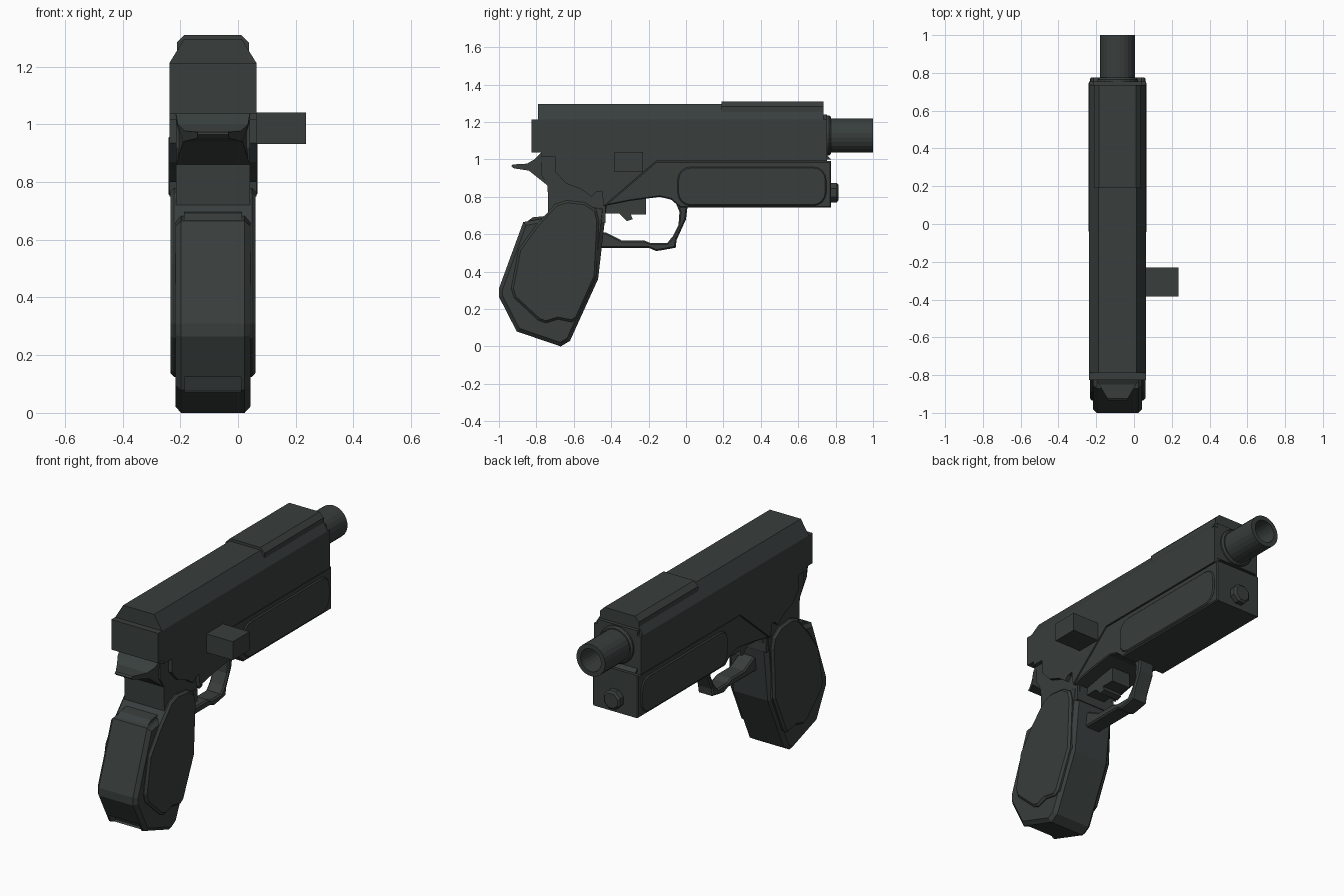
import bpy, bmesh, math

if "Cube" in bpy.data.objects:
    bpy.data.objects.remove(bpy.data.objects["Cube"])

CX = -0.087  # centre plane of the body

mat = bpy.data.materials.new("dark gunmetal")
mat.diffuse_color = (0.040, 0.049, 0.047, 1)
mat.use_nodes = True
mat.node_tree.nodes["Principled BSDF"].inputs["Base Color"].default_value = mat.diffuse_color


def finish(name, bm):
    bmesh.ops.recalc_face_normals(bm, faces=bm.faces[:])
    me = bpy.data.meshes.new(name)
    bm.to_mesh(me)
    bm.free()
    me.materials.append(mat)
    ob = bpy.data.objects.new(name, me)
    bpy.context.collection.objects.link(ob)
    return ob


def prism(name, pts, half, chamfer=0.0, centre=CX, taper=None):
    """Extrude a (y, z) side profile across x, optionally chamfering the side rims."""
    bm = bmesh.new()
    low = bm.faces.new([bm.verts.new((centre - half, y, z)) for y, z in pts])
    ext = bmesh.ops.extrude_face_region(bm, geom=[low], use_keep_orig=True)
    for v in ext["geom"]:
        if isinstance(v, bmesh.types.BMVert):
            v.co.x = centre + half
    bmesh.ops.recalc_face_normals(bm, faces=bm.faces[:])
    if chamfer:
        rims = [e for e in bm.edges if abs(e.verts[0].co.x - e.verts[1].co.x) < 1e-6]
        bmesh.ops.bevel(bm, geom=rims, offset=chamfer, segments=1, affect='EDGES')
    if taper:
        for v in bm.verts:
            v.co.x = centre + (v.co.x - centre) * taper(v.co.y)
    return finish(name, bm)


def long_prism(name, half_pts, y0, y1):
    """Extrude a mirrored (x, z) cross-section along y."""
    pts = [(x, z) for x, z in half_pts] + [(-x, z) for x, z in reversed(half_pts)]
    bm = bmesh.new()
    a = [bm.verts.new((CX + x, y0, z)) for x, z in pts]
    b = [bm.verts.new((CX + x, y1, z)) for x, z in pts]
    bm.faces.new(a)
    bm.faces.new(b)
    for i in range(len(pts)):
        j = (i + 1) % len(pts)
        bm.faces.new((a[i], a[j], b[j], b[i]))
    return finish(name, bm)


def lathe(name, rings, z, n):
    """Closed loop of (radius, y) rings revolved about the y axis."""
    bm = bmesh.new()
    loops = []
    for r, y in rings:
        loops.append([bm.verts.new((CX + r * math.cos(2 * math.pi * (i + .5) / n), y,
                                    z + r * math.sin(2 * math.pi * (i + .5) / n))) for i in range(n)])
    for a, b in zip(loops, loops[1:]):
        for i in range(n):
            j = (i + 1) % n
            bm.faces.new((a[i], a[j], b[j], b[i]))
    for loop in (loops[0], loops[-1]):
        bm.faces.new(loop)
    return finish(name, bm)


def rounded_rect(y0, y1, z0, z1, r, n=4):
    pts = []
    for k, (cy, cz) in enumerate([(y1 - r, z1 - r), (y0 + r, z1 - r), (y0 + r, z0 + r), (y1 - r, z0 + r)]):
        for i in range(n + 1):
            a = math.pi / 2 * (k + i / n)
            pts.append((cy + r * math.cos(a), cz + r * math.sin(a)))
    return pts


# Upper housing: straight sides, chamfered roof and raised front roof
prism("slide_sides", [(-0.826, 1.212), (-0.826, 1.037), (-0.775, 1.037), (-0.775, 1.015), (-0.70, 1.015),
                      (-0.70, 0.935), (-0.64, 0.87), (-0.56, 0.84), (-0.505, 0.80), (-0.48, 0.825),
                      (-0.45, 0.83), (-0.44, 0.75), (-0.16, 0.99), (0.755, 0.99), (0.755, 1.212)], 0.151)
long_prism("slide_roof", [(0.151, 1.20), (0.151, 1.212), (0.10, 1.295)], -0.79, 0.735)
long_prism("raised_roof", [(0.125, 1.22), (0.125, 1.283), (0.098, 1.31)], 0.19, 0.735)
prism("slide_nose", [(0.69, 1.0), (0.775, 1.0), (0.755, 1.02), (0.755, 1.24), (0.69, 1.24)], 0.128)

# Lower frame under the slide, with raised side panels
prism("front_frame", [(-0.44, 0.75), (-0.30, 0.778), (-0.14, 0.80), (-0.08, 0.785), (-0.03, 0.742),
                      (0.775, 0.742), (0.775, 0.99), (-0.16, 0.99)], 0.147, 0.006)
prism("side_panels", rounded_rect(-0.045, 0.75, 0.752, 0.96, 0.07), 0.154, 0.006)
prism("rear_frame", [(-0.775, 1.05), (-0.775, 0.92), (-0.74, 0.86), (-0.735, 0.66), (-0.43, 0.66),
                     (-0.43, 0.80), (-0.30, 0.90), (-0.30, 1.05)], 0.128)

# Grip body with a notch near the base, and curved grip panels
grip = prism("grip", [(-0.62, 0.78), (-0.73, 0.69), (-0.87, 0.665), (-1.0, 0.31), (-1.0, 0.265),
                      (-0.905, 0.08), (-0.67, 0.0), (-0.62, 0.03), (-0.47, 0.36), (-0.425, 0.75)], 0.13, 0.02)
notch = prism("notch_cutter", [(-1.0, 0.125), (-0.88, 0.125), (-0.86, 0.075), (-1.0, 0.04)], 0.098)
notch.hide_render = True
notch.hide_viewport = True
cut = grip.modifiers.new("notch", 'BOOLEAN')
cut.operation = 'DIFFERENCE'
cut.solver = 'EXACT'
cut.object = notch
prism("grip_panels", [(-0.70, 0.76), (-0.64, 0.78), (-0.54, 0.77), (-0.48, 0.73), (-0.465, 0.67),
                      (-0.48, 0.375), (-0.58, 0.15), (-0.61, 0.13), (-0.685, 0.145), (-0.75, 0.125),
                      (-0.79, 0.14), (-0.92, 0.26), (-0.935, 0.31), (-0.895, 0.52), (-0.80, 0.65)], 0.147, 0.012)
prism("grip_ledge", [(-0.86, 0.66), (-0.82, 0.69), (-0.72, 0.70), (-0.72, 0.66)], 0.10)

# Hammer spur, narrowing toward its tip
prism("hammer", [(-0.935, 0.965), (-0.925, 0.973), (-0.85, 0.977), (-0.81, 1.0), (-0.775, 1.037), (-0.72, 1.0),
                 (-0.72, 0.86), (-0.74, 0.86), (-0.84, 0.94), (-0.92, 0.952)], 0.128,
      taper=lambda y: 1 - 0.58 * min(1, max(0, (-0.80 - y) / 0.12)))

# Trigger guard loop and trigger
prism("trigger_guard", [(-0.46, 0.61), (-0.46, 0.525), (-0.195, 0.525), (-0.16, 0.51), (-0.125, 0.515),
                        (-0.055, 0.528), (-0.05, 0.57), (0.0, 0.68), (0.01, 0.76), (-0.06, 0.78),
                        (-0.035, 0.72), (-0.04, 0.65), (-0.07, 0.59), (-0.10, 0.553), (-0.19, 0.553),
                        (-0.225, 0.567), (-0.345, 0.567), (-0.43, 0.61)], 0.05, 0.008)
prism("trigger", [(-0.43, 0.80), (-0.43, 0.71), (-0.355, 0.71), (-0.315, 0.67), (-0.285, 0.68),
                  (-0.295, 0.705), (-0.215, 0.705), (-0.215, 0.81)], 0.06)

# Hollow barrel, its collar and the knob below
lathe("barrel", [(0.0925, 0.70), (0.0925, 1.0), (0.066, 1.0), (0.066, 0.78)], 1.128, 24)
lathe("barrel_collar", [(0.108, 0.70), (0.108, 0.765), (0.10, 0.775)], 1.128, 24)
lathe("front_knob", [(0.057, 0.76), (0.057, 0.805), (0.045, 0.815)], 0.822, 8)

# Square handle on the right side
prism("side_handle", [(-0.383, 0.932), (-0.23, 0.932), (-0.23, 1.04), (-0.383, 1.04)], 0.1, 0, 0.135)
